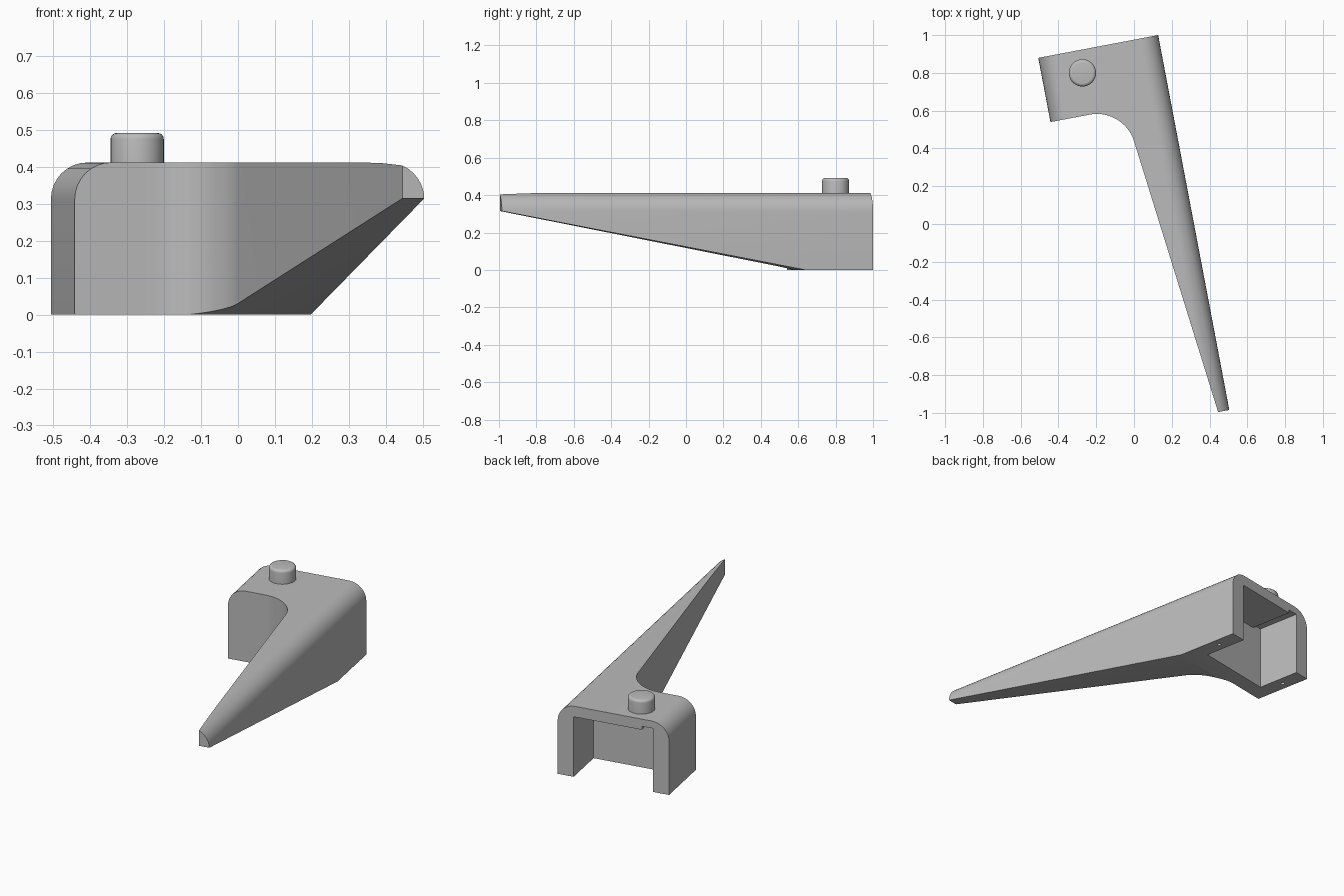
import bpy, bmesh, math
from mathutils import Matrix, Vector

if "Cube" in bpy.data.objects:
    bpy.data.objects.remove(bpy.data.objects["Cube"])

# Main sizes, in the part's own frame: u across, v along the arm from its tip
WIDTH, LENGTH, HEIGHT = 0.646, 2.02, 0.412
WALL, EDGE_RADIUS = 0.093, 0.1
HEEL = 1.674           # v where the clamp block starts
PLACE = Matrix.Translation((-0.13, -1.105, 0)) @ Matrix.Rotation(math.radians(10.75), 4, 'Z')

grey = bpy.data.materials.new("light_grey")
grey.use_nodes = True
colour = (0.5, 0.5, 0.5, 1)
grey.diffuse_color = colour
grey.node_tree.nodes["Principled BSDF"].inputs["Base Color"].default_value = colour

# Ways to stand a flat profile (a, b) up with sweep t
ALONG_Z = lambda a, b, t: Vector((a, b, t))
ALONG_V = lambda a, b, t: Vector((a, t, b))
ALONG_U = lambda a, b, t: Vector((t, a, b))


def to_object(name, bm):
    bmesh.ops.recalc_face_normals(bm, faces=bm.faces)
    mesh = bpy.data.meshes.new(name)
    bm.to_mesh(mesh)
    bm.free()
    mesh.materials.append(grey)
    obj = bpy.data.objects.new(name, mesh)
    bpy.context.collection.objects.link(obj)
    return obj


def prism(name, profile, axis, low, high, round_corners=(), radius=0, segments=8):
    """Sweep a profile from low to high, rounding the listed corners."""
    bm = bmesh.new()
    near, far = ([bm.verts.new(axis(a, b, t)) for a, b in profile] for t in (low, high))
    bm.faces.new(near)
    bm.faces.new(far)
    n = len(profile)
    for i in range(n):
        j = (i + 1) % n
        bm.faces.new((near[i], near[j], far[j], far[i]))
    bmesh.ops.recalc_face_normals(bm, faces=bm.faces)
    if round_corners:
        edges = [bm.edges.get((near[i], far[i])) for i in round_corners]
        bmesh.ops.bevel(bm, geom=edges, offset=radius, offset_type='OFFSET',
                        segments=segments, profile=0.5, affect='EDGES')
    return to_object(name, bm)


def cylinder(name, radius, low, high, x, y, sides, rim=0):
    bm = bmesh.new()
    bmesh.ops.create_cone(bm, cap_ends=True, segments=sides, radius1=radius, radius2=radius,
                          depth=high - low,
                          matrix=Matrix.Translation((x, y, (low + high) / 2)))
    if rim:
        edges = [e for e in bm.edges if all(v.co.z > high - 0.001 for v in e.verts)]
        bmesh.ops.bevel(bm, geom=edges, offset=rim, segments=4, profile=0.5, affect='EDGES')
    return to_object(name, bm)


def smooth(obj):
    bpy.ops.object.select_all(action='DESELECT')
    obj.select_set(True)
    bpy.context.view_layer.objects.active = obj
    bpy.ops.object.shade_smooth_by_angle(angle=math.radians(30))


def carve(obj, cutter, operation='DIFFERENCE'):
    mod = obj.modifiers.new("cut", 'BOOLEAN')
    mod.object, mod.operation, mod.solver = cutter, operation, 'EXACT'
    bpy.context.view_layer.objects.active = obj
    bpy.ops.object.modifier_apply(modifier=mod.name)
    bpy.data.objects.remove(cutter)


# Long bar with rounded upper edges
body = prism("clamp_and_arm", [(0, 0), (WIDTH, 0), (WIDTH, HEIGHT), (0, HEIGHT)],
             ALONG_V, 0, LENGTH, (2, 3), EDGE_RADIUS)

# Plan outline: wide block, filleted into a tapering arm
outline = prism("outline_cutter",
                [(-0.1, 2.2), (-0.1, HEEL), (0.395, HEEL), (0.597, -0.1), (0.8, -0.1), (0.8, 2.2)],
                ALONG_Z, -0.1, 0.6, (2,), 0.18, 16)
carve(body, outline, 'INTERSECT')

# Sloping underside of the arm
carve(body, prism("underside_cutter", [(-0.2, 0.353), (-0.2, -0.2), (2.7, -0.2)],
                  ALONG_U, -0.2, 0.9))

# Socket open to the back and below, with a shallow step in its ceiling
inner = WIDTH - WALL
carve(body, prism("socket_cutter",
                  [(WALL, -0.1), (inner, -0.1), (inner, 0.35), (0.157, 0.35),
                   (0.157, 0.37), (WALL, 0.37)],
                  ALONG_V, HEEL + 0.09, 2.2))

# Small pin holes under both side walls
for u in (WALL / 2, WIDTH - WALL / 2):
    carve(body, cylinder("hole_cutter", 0.011, -0.05, 0.06, u, 1.885, 16))

body.data.transform(PLACE)
smooth(body)

# Button on top
button = cylinder("button", 0.072, HEIGHT - 0.02, 0.492, -0.273, 0.8, 40, 0.016)
smooth(button)
